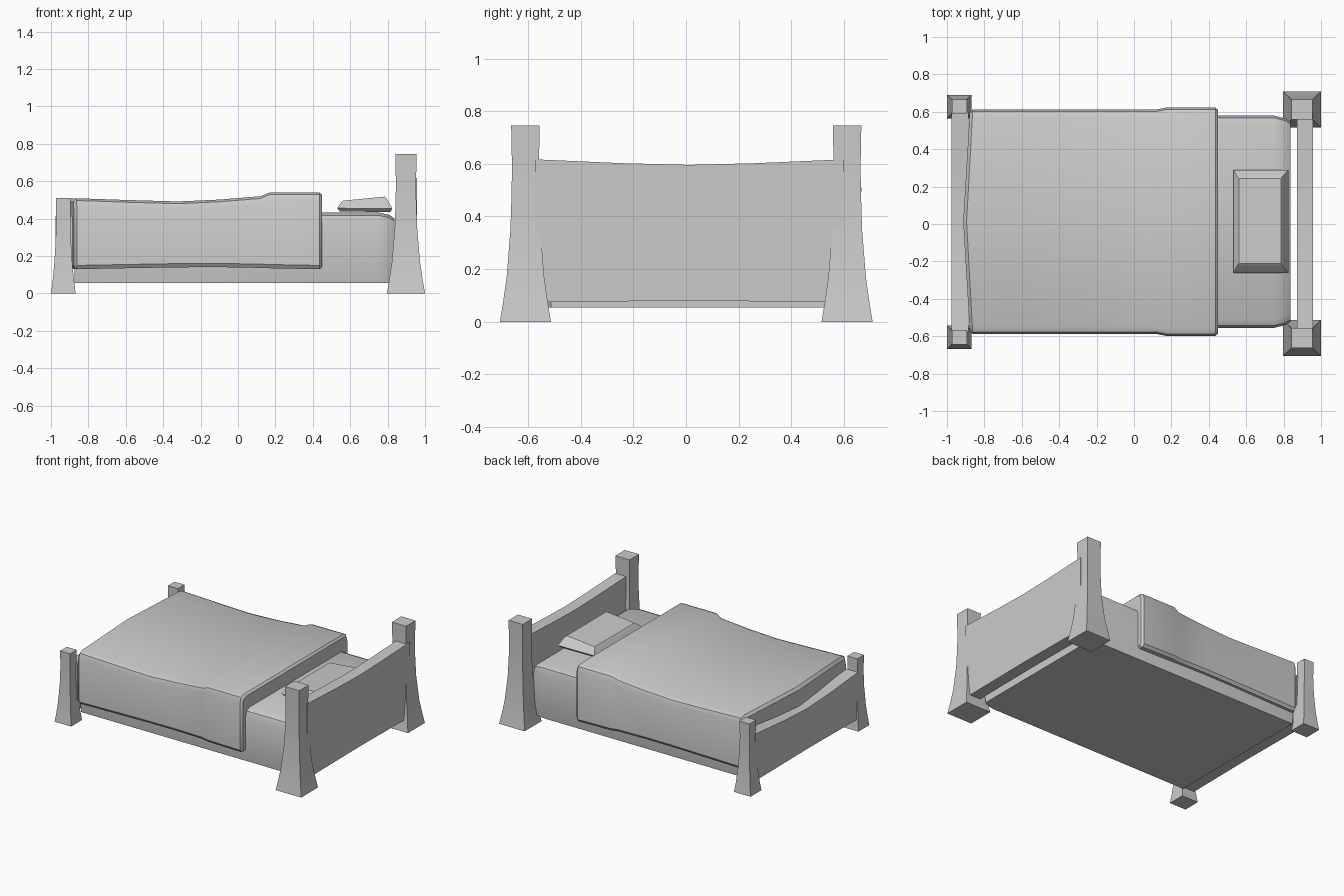
import bpy, bmesh

if "Cube" in bpy.data.objects:
    bpy.data.objects.remove(bpy.data.objects["Cube"])

YC = 0.012  # the bedding and boards sit slightly off the centre line


def loft(name, rings, split=False):
    """Skin equal-length rings; split caps run bottom centre to top centre."""
    bm = bmesh.new()
    loops = [[bm.verts.new(p) for p in r] for r in rings]
    n = len(loops[0])
    for a, b in zip(loops, loops[1:]):
        for i in range(n):
            j = (i + 1) % n
            bm.faces.new((a[i], a[j], b[j], b[i]))
    for cap in (loops[0], loops[-1]):
        if split:
            h = n // 2
            bm.faces.new(cap[:h + 1])
            bm.faces.new(cap[h:] + cap[:1])
        else:
            bm.faces.new(cap)
    bmesh.ops.recalc_face_normals(bm, faces=bm.faces)
    me = bpy.data.meshes.new(name)
    bm.to_mesh(me)
    bm.free()
    ob = bpy.data.objects.new(name, me)
    bpy.context.collection.objects.link(ob)
    bpy.ops.object.select_all(action='DESELECT')
    ob.select_set(True)
    bpy.context.view_layer.objects.active = ob
    bpy.ops.object.shade_smooth_by_angle(angle=0.52)
    return ob


def rect(cx, cy, z, hx, hy, tilt=0):
    return [(cx + sx * hx, cy + sy * hy, z + sx * tilt)
            for sx, sy in ((-1, -1), (1, -1), (1, 1), (-1, 1))]


def section(x, half, bulge=0):
    """Mirror a half profile (first and last points on the centre line)."""
    w = max(p[0] for p in half)
    pts = half + [(-y, z) for y, z in half[-2:0:-1]]
    return [(x - bulge * (1 - abs(y) / w), y + YC, z) for y, z in pts]


# flared posts: (height, half width)
HEAD = [(0, .102), (.07, .09), (.17, .075), (.35, .06), (.5, .055), (.6, .054), (.745, .057)]
FOOT = [(0, .066), (.07, .057), (.15, .049), (.28, .041), (.4, .038), (.51, .040)]
for name, prof, x, y in (("head_post_front", HEAD, .898, -.61), ("head_post_back", HEAD, .898, .612),
                         ("foot_post_front", FOOT, -.934, -.606), ("foot_post_back", FOOT, -.934, .628)):
    loft(name, [rect(x, y, z, w, w * .95) for z, w in prof])

# boards with a dipping top edge
for name, x0, x1, top, mid in (("headboard", .872, .958, .617, .596), ("footboard", -.977, -.885, .413, .372)):
    half = [(0, .08), (.586, .075), (.586, top), (.25, mid + .3 * (top - mid)), (0, mid)]
    loft(name, [section(x0, half), section(x1, half)], True)


# mattress with softened top and head end
def mattress_half(w, top):
    return [(0, .055), (w - .012, .055), (w, .15), (w, top - .05), (w - .012, top - .015),
            (w - .045, top), (0, top)]


loft("mattress", [section(x, mattress_half(w, t)) for x, w, t in
                  ((-.875, .567, .43), (.75, .567, .433), (.81, .552, .42), (.838, .535, .40))], True)


# blanket with a sagging top and a raised turned-back fold
def blanket_half(w, top, bot):
    return [(0, bot), (w - .015, bot), (w, bot + .02), (w, top - .045), (w - .011, top - .012),
            (w - .04, top), (0, top)]


loft("blanket", [section(x, blanket_half(w, t, b), g) for x, w, t, b, g in
                 ((-.878, .585, .49, .15, .035), (-.862, .6, .509, .13, .033), (-.6, .6, .5, .135, 0),
                  (-.32, .6, .492, .14, 0), (-.1, .6, .502, .141, 0), (.12, .6, .52, .137, 0),
                  (.17, .61, .54, .135, 0), (.435, .61, .54, .13, 0), (.45, .597, .527, .143, 0))], True)

# pillow, tilted up towards the headboard
loft("pillow", [rect(.68, .014, .437, .135, .255, -.001), rect(.678, .014, .455, .147, .275, -.001),
                rect(.673, .016, .497, .122, .24, .010), rect(.673, .016, .507, .112, .228, .011)])
